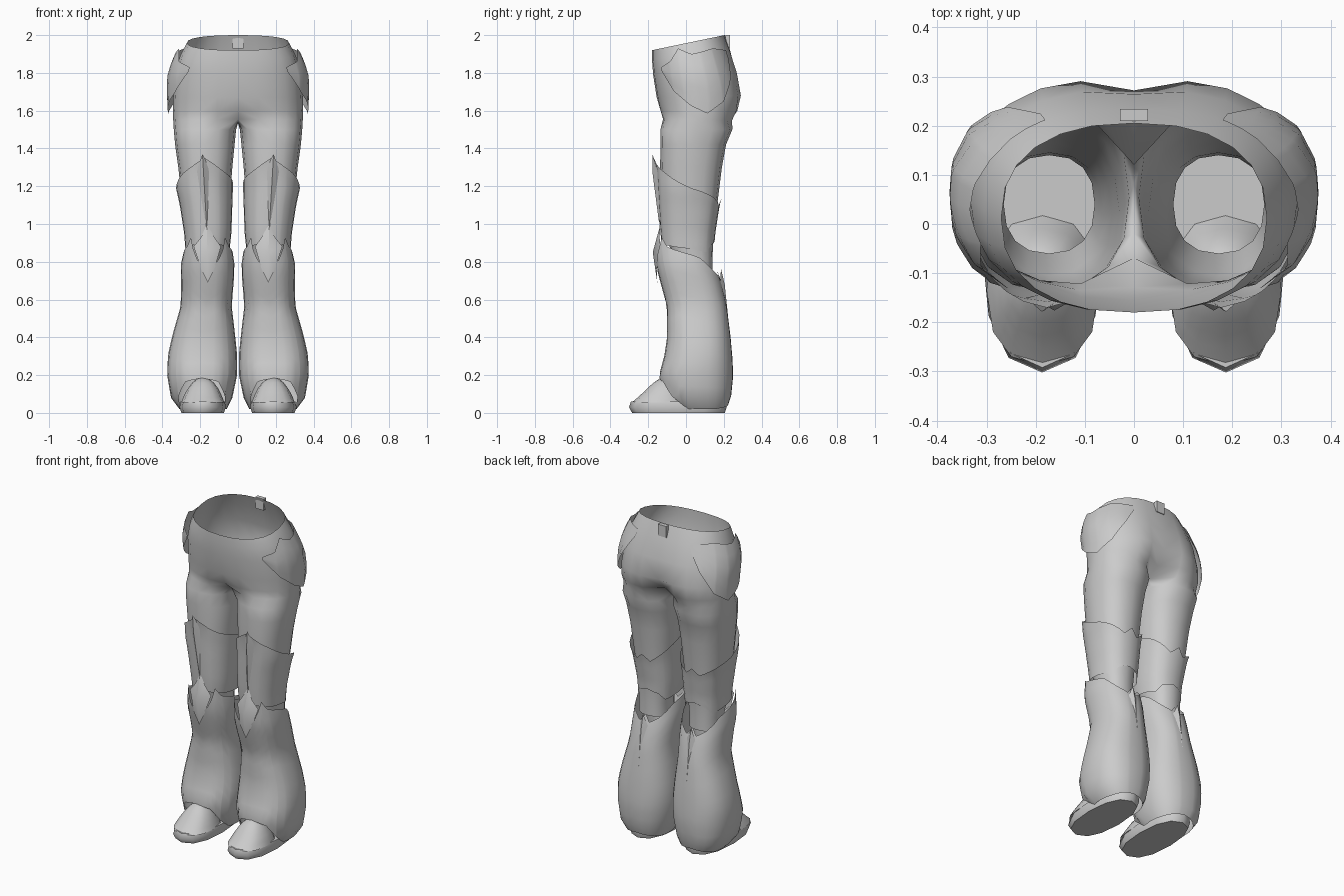
import bpy, bmesh, math

if "Cube" in bpy.data.objects:
    bpy.data.objects.remove(bpy.data.objects["Cube"])

grey = bpy.data.materials.new("light_grey")
grey.diffuse_color = (0.6, 0.6, 0.6, 1)
grey.use_nodes = True
grey.node_tree.nodes["Principled BSDF"].inputs["Base Color"].default_value = grey.diffuse_color


def finish(name, bm, angle=50):
    """Turn a bmesh of the +x side into a smooth, mirrored object."""
    bmesh.ops.recalc_face_normals(bm, faces=bm.faces)
    me = bpy.data.meshes.new(name)
    bm.to_mesh(me)
    bm.free()
    me.materials.append(grey)
    ob = bpy.data.objects.new(name, me)
    bpy.context.collection.objects.link(ob)
    bpy.ops.object.select_all(action='DESELECT')
    ob.select_set(True)
    bpy.context.view_layer.objects.active = ob
    bpy.ops.object.shade_smooth_by_angle(angle=math.radians(angle))
    mod = ob.modifiers.new("mirror", 'MIRROR')
    mod.use_mirror_merge = True
    return ob


def curve(deg, x0, x1, y0, y1, p=0.85):
    """Point on a rounded outline: 0 = front, 90 = outside, 180 = back."""
    s, c = math.sin(math.radians(deg)), math.cos(math.radians(deg))
    s = math.copysign(abs(s) ** p, s)
    c = math.copysign(abs(c) ** p, c)
    return (x0 + x1) / 2 + (x1 - x0) / 2 * s, (y0 + y1) / 2 - (y1 - y0) / 2 * c


def lerp_keys(keys, v):
    """Interpolate rows (v, a, b, ...) sorted by their first value."""
    if v <= keys[0][0]:
        return keys[0][1:]
    for a, b in zip(keys, keys[1:]):
        if v <= b[0]:
            t = (v - a[0]) / (b[0] - a[0])
            return tuple(m + (n - m) * t for m, n in zip(a[1:], b[1:]))
    return keys[-1][1:]


def shell(name, rows, top, bottom, span=(0, 360), p=0.85, steps=8, caps=False, step=15):
    """Panel wrapped round the leg, with jagged top and bottom edges."""
    closed = span == (0, 360)
    angles = set(range(span[0], span[1] + 1, step)) | {k[0] for k in top} | {k[0] for k in bottom}
    angles = sorted(a for a in angles if span[0] <= a <= span[1])
    if closed:
        angles.remove(360)
    bm = bmesh.new()
    rings = []
    for i in range(steps + 1):
        ring = []
        for a in angles:
            hi, lo = lerp_keys(top, a)[0], lerp_keys(bottom, a)[0]
            z = lo + (hi - lo) * i / steps
            ring.append(bm.verts.new((*curve(a, *lerp_keys(rows, z), p), z)))
        rings.append(ring)
    n = len(angles)
    for r, q in zip(rings, rings[1:]):
        for k in range(n if closed else n - 1):
            j = (k + 1) % n
            bm.faces.new((r[k], r[j], q[j], q[k]))
    if caps:
        bm.faces.new(rings[0])
        bm.faces.new(rings[-1])
    return finish(name, bm)


def both(keys):
    """Repeat edge keys for 0-180 degrees on the inner side of the leg."""
    return keys + [(360 - a, z) for a, z in reversed(keys) if a < 180]


def plate(name, rim, ridge):
    """Faceted plate: rim points fanned to a raised ridge point."""
    bm = bmesh.new()
    c = bm.verts.new(ridge)
    vs = [bm.verts.new(v) for v in rim]
    for a, b in zip(vs, vs[1:] + vs[:1]):
        bm.faces.new((a, b, c))
    return finish(name, bm, 35)


# Trousers: pelvis half rings that split into a tubular leg
bm = bmesh.new()
rings = []
# z front, z back, half width, y front, y back, front dent, back dent
for zf, zb, w, yf, yb, df, db in [
        (1.92, 2.00, .270, -.180, .205, 0, 0),
        (1.87, 1.92, .305, -.180, .238, 0, .02),
        (1.79, 1.80, .333, -.174, .278, 0, .05),
        (1.67, 1.68, .343, -.155, .302, 0, .10),
        (1.60, 1.60, .345, -.143, .292, .10, .30),
        (1.555, 1.55, .343, -.138, .268, .50, .55)]:
    ring = []
    for k in range(13):
        x, y = curve(k * 15, -w, w, yf, yb)
        z = zf + (zb - zf) * (y - yf) / (yb - yf)
        near = max(0, 1 - abs(x) / .13)
        y *= 1 - (df if y < 0 else db) * near
        ring.append(bm.verts.new((0 if k in (0, 12) else x, y, z)))
    rings.append(ring)
rings[-1] += [bm.verts.new((0, y, z)) for y, z in ((.08, 1.54), (.03, 1.535), (-.02, 1.54))]
for z, *box in [(1.50, .010, .340, -.135, .245), (1.42, .018, .333, -.135, .212),
                (1.30, .030, .316, -.137, .190), (1.10, .045, .295, -.125, .165),
                (.92, .065, .278, -.105, .145), (.82, .08, .265, -.06, .14),
                (.74, .08, .265, -.06, .14)]:
    rings.append([bm.verts.new((*curve(-45 + 22.5 * k, *box), z)) for k in range(16)])
for r, q in zip(rings, rings[1:]):
    n = len(r)
    for k in range(n if n == 16 else 12):
        j = (k + 1) % n
        bm.faces.new((r[k], r[j], q[j], q[k]))
finish("trousers", bm, 60)

# Hip panels
shell("hip_panel",
      [(1.58, -.372, .372, -.150, .292), (1.67, -.375, .375, -.160, .306),
       (1.78, -.375, .375, -.178, .285), (1.86, -.352, .352, -.182, .256),
       (1.93, -.320, .320, -.182, .232)],
      [(42, 1.83), (60, 1.86), (75, 1.93), (90, 1.90), (120, 1.93), (150, 1.92)],
      [(42, 1.81), (60, 1.70), (80, 1.63), (98, 1.585), (120, 1.65), (140, 1.78), (150, 1.88)],
      span=(42, 150), steps=5)

# Lower thigh guards
shell("thigh_guard",
      [(.86, .045, .278, -.125, .148), (.95, .035, .285, -.135, .155),
       (1.10, .030, .308, -.145, .178), (1.19, .027, .328, -.150, .205),
       (1.30, .027, .328, -.158, .205), (1.37, .03, .325, -.175, .2)],
      [(0, 1.35), (25, 1.30), (45, 1.27), (90, 1.19), (135, 1.14), (165, 1.10), (180, 1.14),
       (195, 1.10), (225, 1.15), (270, 1.22), (315, 1.27), (335, 1.30), (360, 1.35)],
      both([(0, .90), (60, .88), (90, .87), (130, .85), (150, .89), (180, .91)]))

# Pointed front fold of the thigh guard
plate("thigh_fold", [(.188, -.178, 1.37), (.150, -.152, 1.30), (.165, -.138, .97), (.220, -.150, 1.28)],
      (.182, -.176, 1.26))

# Flared shin guards with pointed side tips
shell("shin_guard",
      [(.02, .060, .310, -.060, .215), (.08, .030, .355, -.120, .238),
       (.20, .005, .375, -.143, .250), (.30, .004, .372, -.115, .245),
       (.40, .014, .350, -.100, .236), (.57, .034, .302, -.102, .215),
       (.70, .022, .300, -.138, .185), (.78, .018, .304, -.158, .155),
       (.85, .028, .288, -.166, .135), (.93, .040, .278, -.166, .120)],
      both([(0, .75), (20, .81), (35, .87), (46, .93), (60, .88), (90, .85),
            (120, .82), (150, .75), (170, .72), (180, .76)]),
      both([(0, .185), (25, .165), (45, .09), (65, .02), (120, .02), (180, .04)]), steps=14)

# Kneecap plate
plate("kneecap", [(.165, -.135, 1.00), (.125, -.140, .93), (.090, -.135, .88), (.125, -.155, .76),
                  (.160, -.152, .69), (.195, -.155, .76), (.235, -.135, .88), (.195, -.140, .93)],
      (.162, -.176, .85))

# Narrow spike seam at the back of the calf
plate("calf_spike", [(.165, .185, .765), (.135, .182, .70), (.165, .229, .45), (.190, .182, .70)],
      (.165, .205, .68))

# Shoe sole and upper
flat = lambda z: [(0, z), (360, z)]
shell("shoe_sole", [(0, .075, .300, -.285, .205), (.03, .064, .310, -.302, .215),
                    (.06, .070, .303, -.292, .215)],
      flat(.06), flat(0), steps=2, caps=True, step=30)
shell("shoe_upper", [(.055, .072, .300, -.288, .02), (.09, .085, .288, -.245, 0),
                     (.13, .105, .265, -.205, -.02), (.17, .135, .235, -.160, -.05),
                     (.185, .160, .21, -.135, -.07)],
      flat(.185), flat(.055), steps=5, caps=True, step=30)

# Belt loop at the back of the waist
bm = bmesh.new()
bmesh.ops.create_cube(bm, size=1)
for v in bm.verts:
    v.co = (.014 + .028 * v.co.x, .222 + .024 * v.co.y, 1.965 + .07 * v.co.z)
bmesh.ops.delete(bm, geom=[f for f in bm.faces if all(abs(v.co.x) < .001 for v in f.verts)], context='FACES')
finish("belt_loop", bm, 30)
